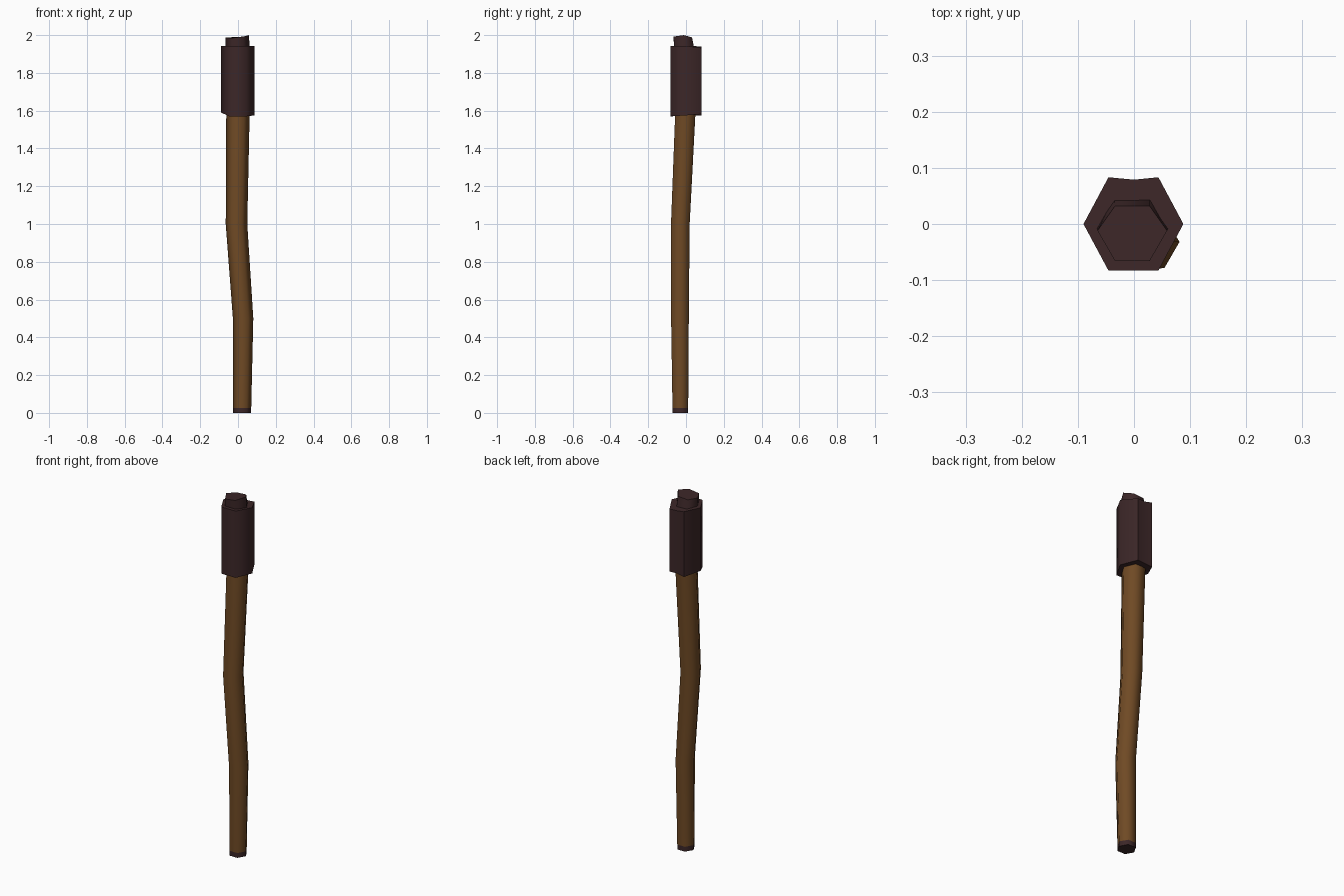
import bpy, bmesh, math

if "Cube" in bpy.data.objects:
    bpy.data.objects.remove(bpy.data.objects["Cube"])


def material(name, rgb):
    m = bpy.data.materials.new(name)
    m.diffuse_color = (*rgb, 1)
    m.use_nodes = True
    m.node_tree.nodes["Principled BSDF"].inputs["Base Color"].default_value = m.diffuse_color
    return m


WOOD = material("brown wood", (0.16, 0.068, 0.018))
CHAR = material("charred dark wrap", (0.045, 0.02, 0.021))


def hex_ring(cx, cy, z, r, lift=(0,) * 6):
    """Hexagon with corners on the x axis; lift moves each corner in z."""
    return [(cx + r * math.cos(math.radians(60 * i)),
             cy + r * math.sin(math.radians(60 * i)), z + lift[i]) for i in range(6)]


def loft(name, rings, mats, dark_below=None):
    """Skin a stack of equal-sized rings and cap both ends."""
    bm = bmesh.new()
    rows = [[bm.verts.new(p) for p in ring] for ring in rings]
    n = len(rows[0])
    for a, b in zip(rows, rows[1:]):
        for i in range(n):
            j = (i + 1) % n
            bm.faces.new((a[i], a[j], b[j], b[i]))
    bm.faces.new(rows[0][::-1])
    bm.faces.new(rows[-1])
    bmesh.ops.recalc_face_normals(bm, faces=bm.faces)
    if dark_below is not None:
        for f in bm.faces:
            if f.calc_center_median().z < dark_below:
                f.material_index = 1
    me = bpy.data.meshes.new(name)
    bm.to_mesh(me)
    bm.free()
    for m in mats:
        me.materials.append(m)
    ob = bpy.data.objects.new(name, me)
    bpy.context.collection.objects.link(ob)
    bpy.context.view_layer.objects.active = ob
    ob.select_set(True)
    bpy.ops.object.shade_smooth_by_angle(angle=math.radians(65))
    ob.select_set(False)
    return ob


# Crooked wooden handle with a dark foot
loft("handle", [
    hex_ring(0.022, -0.030, 0.0, 0.048),
    hex_ring(0.022, -0.030, 0.027, 0.048),
    hex_ring(0.027, -0.032, 0.5, 0.054),
    hex_ring(-0.008, -0.030, 1.0, 0.057),
    hex_ring(0.0, -0.003, 1.6, 0.062),
], [WOOD, CHAR], dark_below=0.026)

# Wrapped head: hexagon with a dented back side and uneven rims
def wrap_ring(z, lift):
    ring = hex_ring(-0.001, 0.0, z, 0.089, lift)
    ring = [(x, y * 1.08, z) for x, y, z in ring]
    ring.insert(2, (0.0, 0.079, ring[1][2]))
    return [(x, max(y, -0.083), z) for x, y, z in ring]


loft("wrapped_head", [
    wrap_ring(1.57, (0.005, 0.012, 0.005, 0.02, 0, 0)),
    wrap_ring(1.94, (0.003, -0.008, 0.0, 0.003, 0.003, 0.003)),
], [CHAR])

# Burnt stub poking out of the top, its back slanting inwards
base = hex_ring(-0.003, -0.006, 1.9, 0.064)
top = hex_ring(-0.003, -0.012, 1.988, 0.062, (0.012, 0.0, -0.004, -0.001, -0.004, 0.004))
top = [(x, min(y, 0.032), z) for x, y, z in top]
loft("burnt_stub", [base, top], [CHAR])
